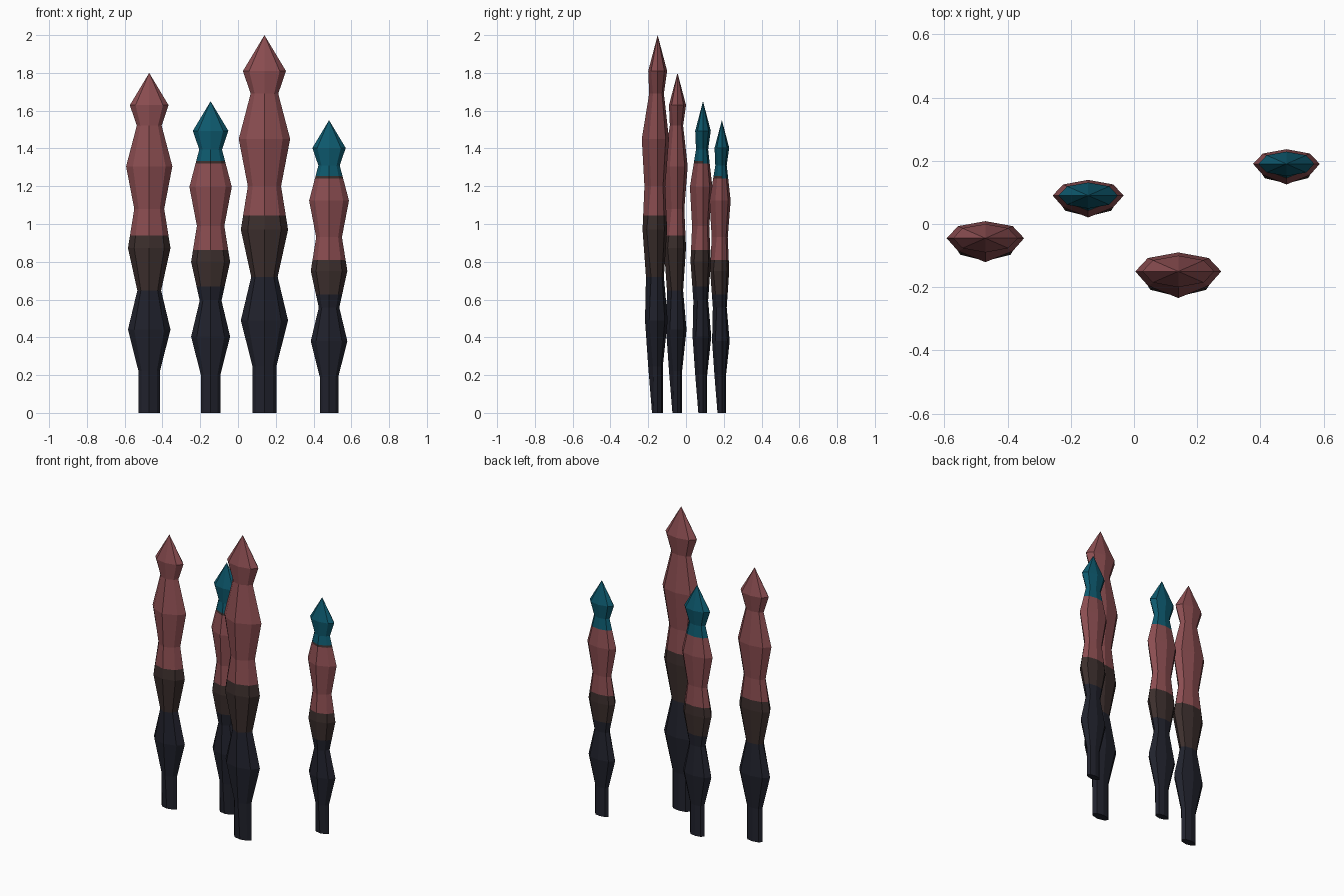
import bpy, bmesh, math
from mathutils import Vector

if "Cube" in bpy.data.objects:
    bpy.data.objects.remove(bpy.data.objects["Cube"])

def material(name, rgb):
    m = bpy.data.materials.new(name)
    m.diffuse_color = (*rgb, 1)
    m.use_nodes = True
    m.node_tree.nodes["Principled BSDF"].inputs["Base Color"].default_value = m.diffuse_color
    return m

MATS = [material("navy", (.015, .016, .026)),
        material("brown", (.045, .028, .026)),
        material("dusty_red", (.26, .075, .082)),
        material("teal", (.004, .1, .155))]

# Ring profile for a 2-unit stalk: height, half width, back, front ridge, front shoulders
RINGS = [(0, .063, .027, .030, .020),
         (.245, .063, .027, .050, .025),
         (.49, .125, .053, .067, .045),
         (.72, .070, .033, .062, .035),
         (.97, .125, .050, .080, .058),
         (1.2, .088, .040, .070, .035),
         (1.45, .136, .060, .084, .045),
         (1.69, .073, .033, .045, .025),
         (1.81, .114, .050, .050, .035)]
C = math.sqrt(.5)

def stalk(name, x, y, height, brown_from, teal_tip):
    s = height / 2
    bm = bmesh.new()
    # eight-sided rings, flattened front to back with a ridge in front
    loops = []
    for z, r, back, front, side in RINGS:
        pts = [(r, 0), (C*r, C*back), (0, back), (-C*r, C*back),
               (-r, 0), (-C*r, -side), (0, -front), (C*r, -side)]
        loops.append([bm.verts.new((x + px*s, y + py*s, z*s)) for px, py in pts])
    for a, b in zip(loops, loops[1:]):
        for i in range(8):
            j = (i + 1) % 8
            bm.faces.new((a[i], a[j], b[j], b[i]))
    bm.faces.new(loops[0][::-1])
    tip = bm.verts.new((x, y, height))
    for i in range(8):
        bm.faces.new((loops[-1][i], loops[-1][(i + 1) % 8], tip))
    # cut the colour borders
    z1, z2, z3 = brown_from*height, .522*height, .8*height
    band = z3 + .013
    for z in [z1, z2] + ([z3, band] if teal_tip else []):
        bmesh.ops.bisect_plane(bm, geom=bm.verts[:] + bm.edges[:] + bm.faces[:],
                               dist=1e-5, plane_co=(0, 0, z), plane_no=(0, 0, 1))
    bmesh.ops.recalc_face_normals(bm, faces=bm.faces)
    # colour by height, with a thin dark band in front below the teal tip
    for f in bm.faces:
        h = f.calc_center_median().z
        k = 0 if h < z1 else 1 if h < z2 else 2
        if teal_tip and h > z3:
            k = 1 if h < band and f.normal.y < -.1 else 3
        f.material_index = k
    me = bpy.data.meshes.new(name)
    bm.to_mesh(me)
    bm.free()
    for m in MATS:
        me.materials.append(m)
    bpy.context.collection.objects.link(bpy.data.objects.new(name, me))

stalk("left_stalk", -.47, -.045, 1.8, .36, False)
stalk("short_stalk", -.145, .09, 1.65, .405, True)
stalk("tall_stalk", .14, -.15, 2.0, .36, False)
stalk("right_stalk", .482, .19, 1.55, .405, True)
